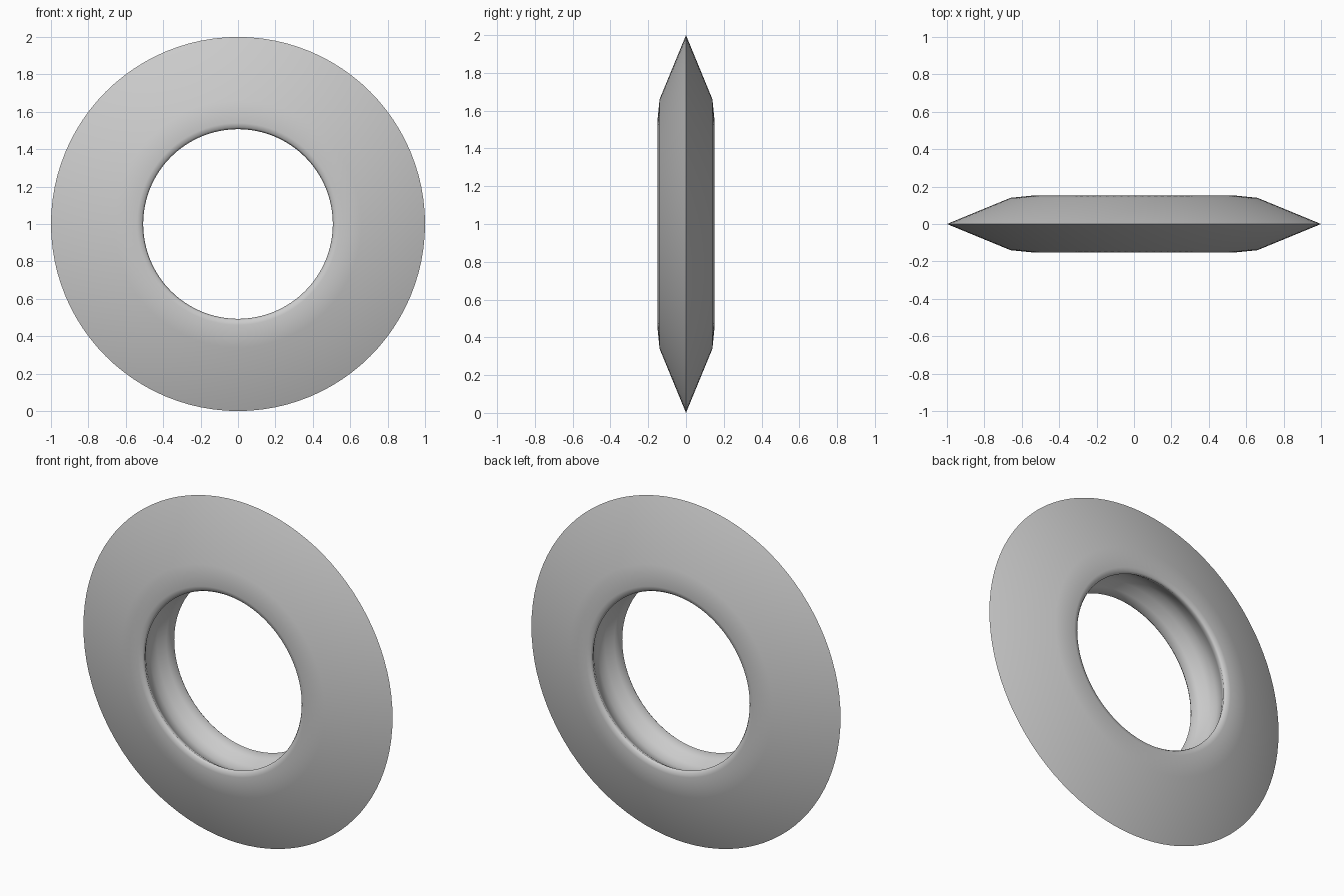
import bpy, bmesh, math

if "Cube" in bpy.data.objects:
    bpy.data.objects.remove(bpy.data.objects["Cube"])

SEGMENTS = 96

# Half cross-section as (radius, depth): sharp rim, flank, rolled lip, inner groove
half = [(1.0, 0.0), (0.66, 0.14), (0.54, 0.152), (0.516, 0.147), (0.507, 0.135),
        (0.53, 0.095), (0.56, 0.05), (0.572, 0.0)]
# Mirror the half to close the loop
profile = half + [(r, -d) for r, d in reversed(half[1:-1])]


def revolve(name, profile, centre_z):
    """Revolve a closed profile about the y axis."""
    bm = bmesh.new()
    rings = []
    for i in range(SEGMENTS):
        a = 2 * math.pi * i / SEGMENTS
        rings.append([bm.verts.new((r * math.cos(a), d, centre_z + r * math.sin(a)))
                      for r, d in profile])
    n = len(profile)
    for i in range(SEGMENTS):
        a, b = rings[i], rings[(i + 1) % SEGMENTS]
        for j in range(n):
            k = (j + 1) % n
            bm.faces.new((a[j], b[j], b[k], a[k])).smooth = True
    bmesh.ops.recalc_face_normals(bm, faces=bm.faces[:])
    # Keep the outer rim crisp
    for i in range(SEGMENTS):
        bm.edges.get((rings[i][0], rings[(i + 1) % SEGMENTS][0])).smooth = False
    mesh = bpy.data.meshes.new(name)
    bm.to_mesh(mesh)
    bm.free()
    obj = bpy.data.objects.new(name, mesh)
    bpy.context.collection.objects.link(obj)
    return obj


# Sharp-rimmed ring standing upright
revolve("ring", profile, 1.0)
